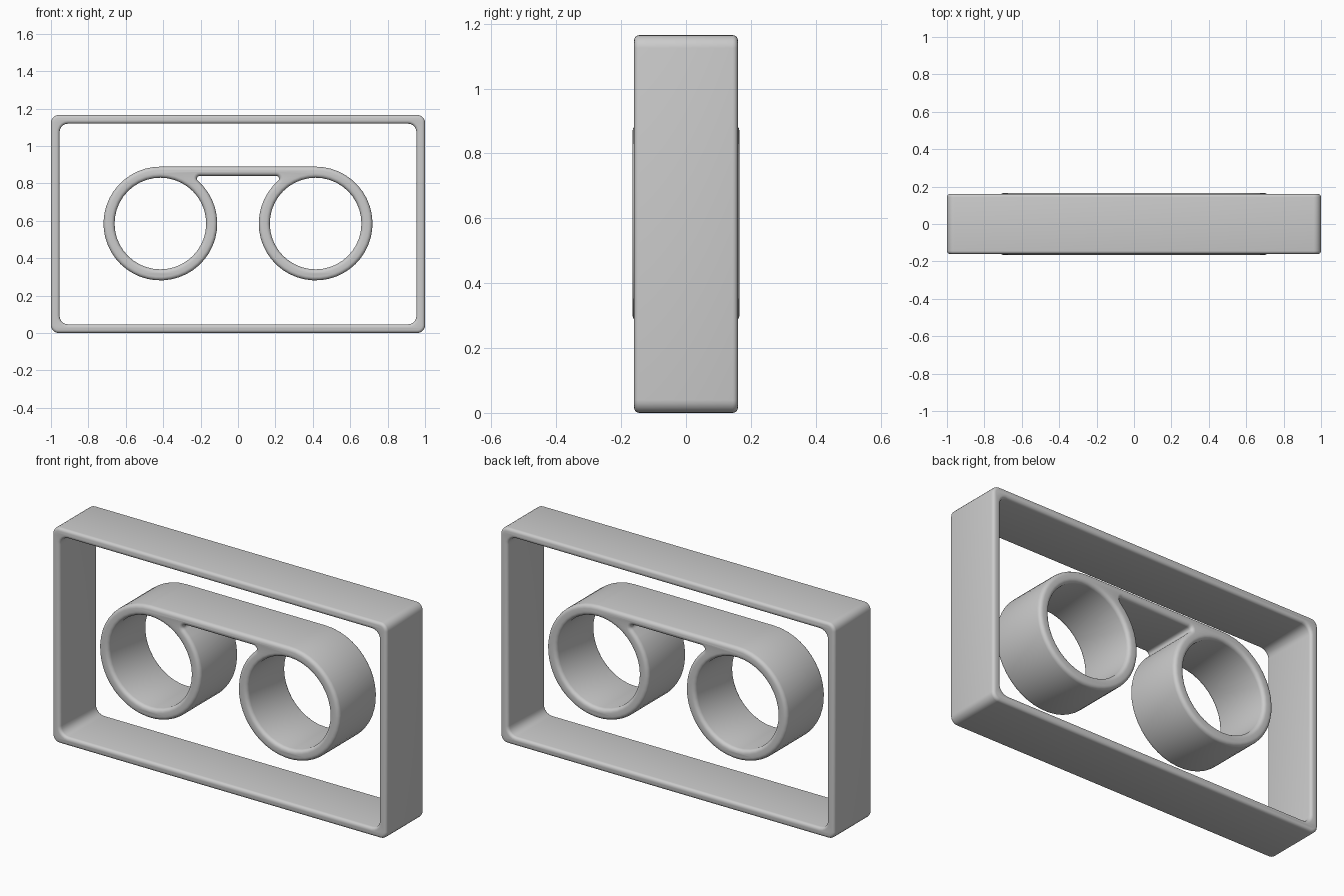
import bpy, bmesh
from math import sin, cos, pi, sqrt, atan2, radians
from mathutils import Matrix

cube = bpy.data.objects.get("Cube")
if cube:
    bpy.data.objects.remove(cube, do_unlink=True)

grey = bpy.data.materials.new("light grey")
grey.use_nodes = True
COLOUR = (0.6, 0.6, 0.6, 1)
grey.diffuse_color = COLOUR
grey.node_tree.nodes["Principled BSDF"].inputs["Base Color"].default_value = COLOUR


def arc(cx, cz, r, a0, a1, n):
    return [(cx + r * cos(a0 + (a1 - a0) * i / n), cz + r * sin(a0 + (a1 - a0) * i / n))
            for i in range(n + 1)]


def rounded_rect(hx, z0, z1, r):
    pts = []
    corners = ((hx - r, z1 - r), (r - hx, z1 - r), (r - hx, z0 + r), (hx - r, z0 + r))
    for k, (x, z) in enumerate(corners):
        pts += arc(x, z, r, k * pi / 2, (k + 1) * pi / 2, 5)
    return pts


def extruded(name, outlines, half_depth, bevel):
    """Fill outlines (first is outer, rest are holes), extrude along y, round the rims."""
    curve = bpy.data.curves.new(name, "CURVE")
    curve.dimensions = "2D"
    curve.fill_mode = "BOTH"
    curve.extrude = half_depth - bevel
    curve.bevel_depth = bevel
    curve.bevel_resolution = 3
    for pts in outlines:
        spline = curve.splines.new("POLY")
        spline.points.add(len(pts) - 1)
        for p, (x, z) in zip(spline.points, pts):
            p.co = (x, z, 0, 1)
        spline.use_cyclic_u = True
    temp = bpy.data.objects.new(name + " outline", curve)
    bpy.context.collection.objects.link(temp)
    mesh = bpy.data.meshes.new_from_object(temp.evaluated_get(bpy.context.evaluated_depsgraph_get()))
    bpy.data.objects.remove(temp, do_unlink=True)
    bm = bmesh.new()
    bm.from_mesh(mesh)
    bmesh.ops.remove_doubles(bm, verts=bm.verts, dist=0.0002)
    bmesh.ops.transform(bm, matrix=Matrix.Rotation(pi / 2, 4, "X"), verts=bm.verts)
    bmesh.ops.recalc_face_normals(bm, faces=bm.faces)
    bm.to_mesh(mesh)
    bm.free()
    mesh.materials.clear()
    mesh.materials.append(grey)
    obj = bpy.data.objects.new(name, mesh)
    bpy.context.collection.objects.link(obj)
    bpy.ops.object.select_all(action="DESELECT")
    obj.select_set(True)
    bpy.context.view_layer.objects.active = obj
    bpy.ops.object.shade_smooth_by_angle(angle=radians(40))
    return obj


# Outer frame; outlines are inset by the rim radius, which the rounding adds back
HEIGHT, WALL, B = 1.165, 0.046, 0.016
extruded("frame",
         [rounded_rect(1 - B, B, HEIGHT - B, 0.025),
          rounded_rect(1 - WALL + B, WALL - B, HEIGHT - WALL + B, 0.045 + B)],
         0.16, B)

# Pair of rings joined by a flat bridge along their tops
CX, CZ, R_OUT, R_IN, B = 0.415, 0.585, 0.304, 0.245, 0.02
BRIDGE_LOW, FILLET = 0.255 + B, 0.015 + B
r = R_OUT - B
dz = BRIDGE_LOW - FILLET
dx = sqrt((r + FILLET) ** 2 - dz ** 2)
meet = atan2(dz, dx)
left = arc(-CX, CZ, r, pi / 2, 2 * pi + meet, 40)
left += arc(dx - CX, CZ + dz, FILLET, pi + meet, pi / 2, 6)[1:]
right = [(-x, z) for x, z in reversed(left)]
holes = [arc(s * CX, CZ, R_IN + B, 0, 2 * pi, 40)[:-1] for s in (-1, 1)]
extruded("rings_and_bridge", [left + right] + holes, 0.165, B)
